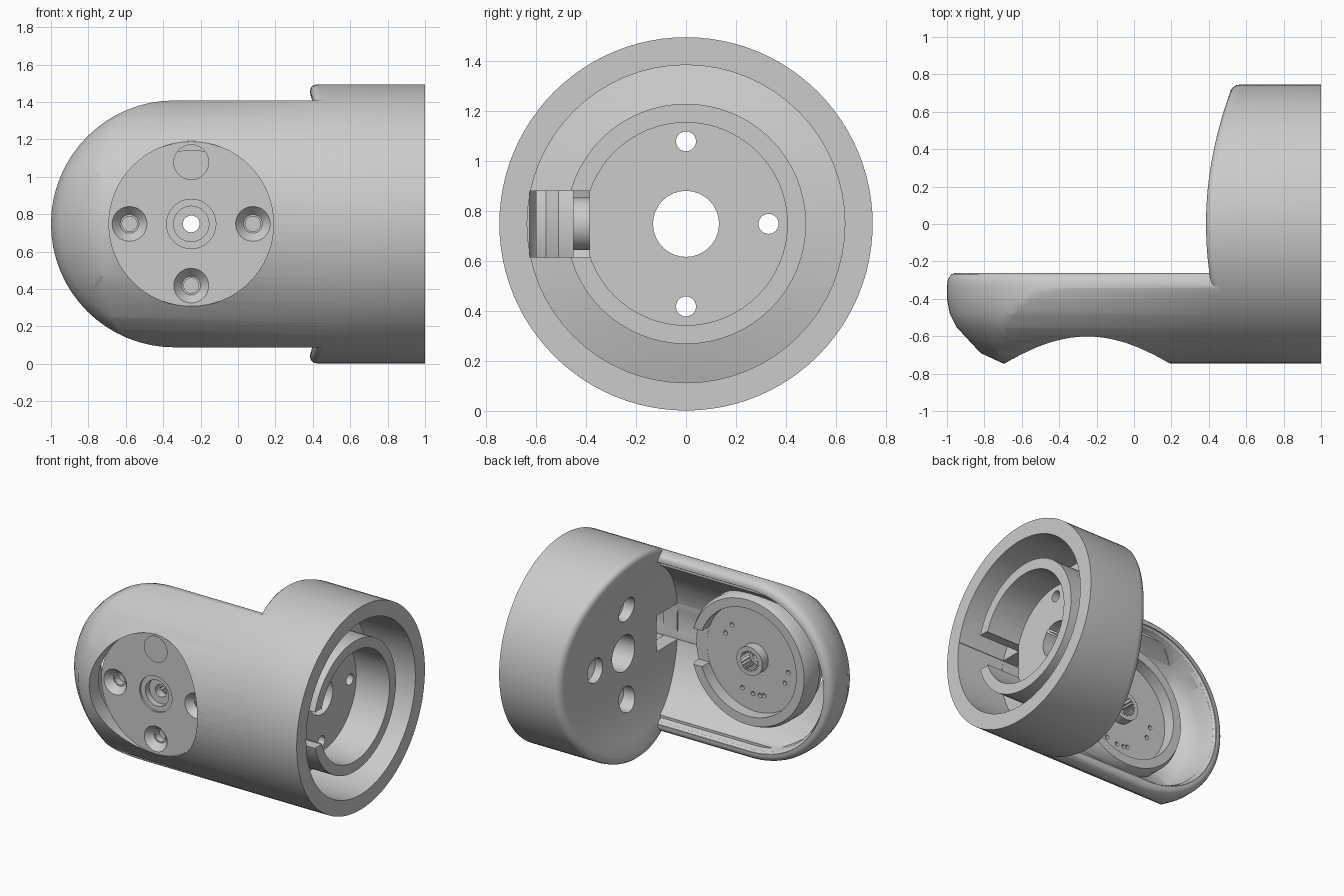
import bpy, bmesh, math
from mathutils import Vector

if "Cube" in bpy.data.objects:
    bpy.data.objects.remove(bpy.data.objects["Cube"], do_unlink=True)

CZ = 0.748       # height of the main axis
R = 0.746        # outer radius of the housing
HUB = -0.25      # x of the round hub on the front
END = -0.34      # x of the centre of the rounded end

grey = bpy.data.materials.new("plain_grey")
grey.use_nodes = True
grey.diffuse_color = (0.6, 0.6, 0.6, 1)
grey.node_tree.nodes["Principled BSDF"].inputs["Base Color"].default_value = (0.6, 0.6, 0.6, 1)


def finish(bm, name):
    bmesh.ops.recalc_face_normals(bm, faces=bm.faces[:])
    mesh = bpy.data.meshes.new(name)
    bm.to_mesh(mesh)
    bm.free()
    mesh.materials.append(grey)
    ob = bpy.data.objects.new(name, mesh)
    bpy.context.collection.objects.link(ob)
    return ob


def lathe(name, profile, axis, centre, steps=64):
    """Turn (radius, position along axis) points around the x or y axis."""
    bm = bmesh.new()
    direction = Vector((1, 0, 0)) if axis == "x" else Vector((0, 1, 0))
    centre = Vector(centre)
    vs = [bm.verts.new(centre + direction * h + Vector((0, 0, r))) for r, h in profile]
    edges = [bm.edges.new(pair) for pair in zip(vs, vs[1:])]
    bmesh.ops.spin(bm, geom=vs + edges, cent=centre, axis=direction,
                   angle=math.tau, steps=steps, use_duplicate=False)
    bmesh.ops.remove_doubles(bm, verts=bm.verts[:], dist=1e-5)
    return finish(bm, name)


def rod(name, r, a, b, axis, centre, steps=64):
    return lathe(name, [(0, a), (r, a), (r, b), (0, b)], axis, centre, steps)


def hollow_out(ob):
    """Bow the low-x side of a turned part into a trough around the y direction."""
    for v in ob.data.vertices:
        if v.co.x < .4:
            dz = v.co.z - CZ
            v.co.x += .51 - 2 + math.sqrt(4 - dz * dz)
    return ob


def block(name, lo, hi):
    bm = bmesh.new()
    bmesh.ops.create_cube(bm, size=1)
    for v in bm.verts:
        v.co = [(l + h) / 2 + c * (h - l) for l, h, c in zip(lo, hi, v.co)]
    return finish(bm, name)


def stadium(name, profile, x_end, steps=64):
    """Hull of a turned profile swept from the rounded end along x."""
    bm = bmesh.new()
    for x in (END, x_end):
        for r, y in profile:
            for i in range(steps):
                a = math.tau * i / steps
                bm.verts.new((x + r * math.cos(a), y, CZ + r * math.sin(a)))
    res = bmesh.ops.convex_hull(bm, input=bm.verts[:])
    unused = {g for g in res["geom_interior"] + res["geom_unused"]
              if isinstance(g, bmesh.types.BMVert)}
    bmesh.ops.delete(bm, geom=list(unused), context="VERTS")
    bmesh.ops.dissolve_limit(bm, angle_limit=0.002, verts=bm.verts[:], edges=bm.edges[:])
    return finish(bm, name)


def combine(target, tool, operation="DIFFERENCE"):
    mod = target.modifiers.new("cut", "BOOLEAN")
    mod.operation, mod.solver, mod.object = operation, "EXACT", tool
    bpy.context.view_layer.update()
    graph = bpy.context.evaluated_depsgraph_get()
    mesh = bpy.data.meshes.new_from_object(target.evaluated_get(graph))
    target.modifiers.clear()
    target.data = mesh
    bpy.data.objects.remove(tool, do_unlink=True)


axis_c = (0, 0, CZ)
hub_c = (HUB, 0, CZ)

# Cup: drum whose closed face is a shallow trough with a softened rim
face = [(.1 * i, 0) for i in range(7)]
rim = [(.69, 0), (.712, .006), (.73, .018), (.742, .036), (R, .06)]
body = hollow_out(lathe("housing", face + rim + [(R, 1), (0, 1)], "x", axis_c, 96))

# Tray: part of the same drum, trimmed to a rounded end and rim
tray = rod("tray", R - .0005, -1.1, .7, "x", axis_c, 96)
outline = [(.615, -.262), (.635, -.268), (.65, -.285), (.658, -.31), (.66, -.34),
           (.66, -.40), (.645, -.48), (.61, -.55), (.48, -.69), (.35, -.75)]
combine(tray, stadium("tray_outline", outline, .7), "INTERSECT")

# Hollow of the tray
hollow = rod("tray_hollow", .635, -1.1, .65, "x", axis_c, 96)
inner = [(.62, -.2), (.605, -.262), (.588, -.272), (.578, -.29), (.575, -.32),
         (.575, -.42), (.53, -.5), (.40, -.61), (.3, -.66)]
# The rim flare is a separate hull so that the wall below it stays upright
combine(hollow, stadium("hollow_outline", inner[4:] + [(.575, -.2)], .7), "INTERSECT")
combine(tray, hollow)
for r, depth in ((.585, -.285), (.598, -.27)):
    combine(tray, stadium("rim_step", [(r, -.2), (r, depth), (.57, depth - .03)], .7))
combine(body, tray, "UNION")

# Cup interior: channel with a bowed floor, standing ring and recessed floor
channel = [(0, 1.1), (.635, 1.1), (.635, .11), (.56, .11), (.48, .11), (.48, .95), (0, .95)]
combine(body, hollow_out(lathe("channel", channel, "x", axis_c)))
combine(body, rod("cup_recess", .405, .68, 1.2, "x", axis_c))

# Shaft hole and screw holes in the cup floor
combine(body, rod("shaft_hole", .132, .2, .9, "x", axis_c, 32))
for dy, dz in ((0, .33), (0, -.33), (.33, 0)):
    screw = [(0, .2), (.09, .2), (.09, .57), (.04, .59), (.04, .9), (0, .9)]
    combine(body, lathe("screw_hole", screw, "x", (0, dy, CZ + dz), 24))

# Flat round pocket on the front, backed by the hub plate and ring
combine(body, rod("front_pocket", .44, -.9, -.6, "y", hub_c))
hub = lathe("hub", [(0, -.6), (.443, -.6), (.443, -.56), (.48, -.51), (.48, -.40), (.46, -.36),
                    (.395, -.36), (.395, -.45), (.105, -.45), (.105, -.38), (0, -.38)],
            "y", hub_c)
combine(body, hub, "UNION")

# Cable slot through the hub ring, cup face and cup ring
z0, z1 = CZ - .132, CZ + .132
combine(body, block("ring_gap", (HUB + .35, -.449, z0), (.41, -.2, z1)))
combine(body, block("slot", (.3, -.625, z0), (1.1, -.385, z1)))

# Countersunk screws and stepped bore seen on the front
for i in range(4):
    a = i * math.pi / 2
    c = (HUB + .33 * math.cos(a), 0, CZ + .33 * math.sin(a))
    sink = [(0, -.65), (.093, -.65), (.093, -.6), (.05, -.55), (.04, -.55), (.04, -.5), (0, -.5)]
    combine(body, lathe("countersink", sink, "y", c, 32))
combine(body, lathe("bore", [(0, -.65), (.132, -.65), (.132, -.585), (.095, -.585), (.095, -.54),
                             (.045, -.54), (.045, -.3), (0, -.3)], "y", hub_c, 32))

# Small pin holes in the hub floor
for degrees in (26, 45, 188, 207, 255, 262, 274, 293):
    b = math.radians(degrees)
    c = (HUB + .27 * math.cos(b), 0, CZ + .27 * math.sin(b))
    combine(body, rod("pin_hole", .016, -.475, -.4, "y", c, 12))

# Toothed socket in the hub boss
bm = bmesh.new()
teeth = 20
ring = []
for i in range(teeth * 2):
    a, r = math.pi * i / teeth, .078 if i % 2 else .062
    ring.append(bm.verts.new((HUB + r * math.cos(a), -.48, CZ + r * math.sin(a))))
top = bmesh.ops.extrude_face_region(bm, geom=[bm.faces.new(ring)])["geom"]
bmesh.ops.translate(bm, vec=(0, .2, 0), verts=[g for g in top if isinstance(g, bmesh.types.BMVert)])
combine(body, finish(bm, "toothed_socket"))

# Smooth curves, crisp edges
body.data.materials.clear()
body.data.materials.append(grey)
for o in bpy.context.selected_objects:
    o.select_set(False)
bpy.context.view_layer.objects.active = body
body.select_set(True)
bpy.ops.object.shade_smooth_by_angle(angle=math.radians(35))
